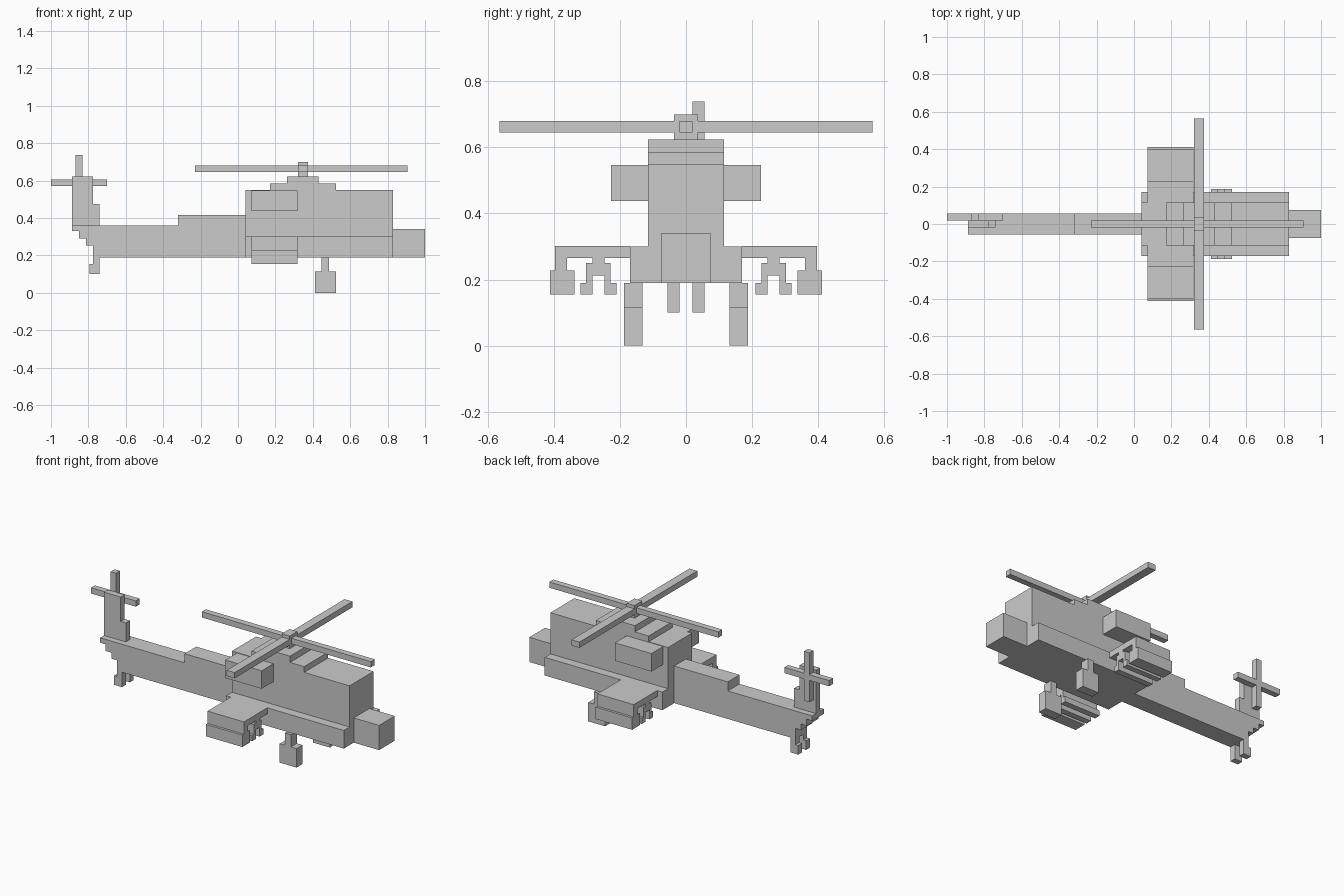
import bpy, bmesh

AXES = {"x": (1, 2, 0), "y": (0, 2, 1)}  # profile axes, then extrusion axis


def extrude(name, axis, pts, lo, hi, mirror=False):
    """Extrude a flat outline along an axis; optionally mirror across y = 0."""
    a, b, c = AXES[axis]
    bm = bmesh.new()
    verts = []
    for p in pts:
        co = [0, 0, 0]
        co[a], co[b], co[c] = p[0], p[1], lo
        verts.append(bm.verts.new(co))
    face = bm.faces.new(verts)
    move = [0, 0, 0]
    move[c] = hi - lo
    ext = bmesh.ops.extrude_face_region(bm, geom=[face], use_keep_orig=True)
    bmesh.ops.translate(bm, vec=move,
                        verts=[g for g in ext["geom"] if isinstance(g, bmesh.types.BMVert)])
    bmesh.ops.recalc_face_normals(bm, faces=bm.faces[:])
    mesh = bpy.data.meshes.new(name)
    bm.to_mesh(mesh)
    bm.free()
    obj = bpy.data.objects.new(name, mesh)
    bpy.context.collection.objects.link(obj)
    if mirror:
        mod = obj.modifiers.new("Mirror", "MIRROR")
        mod.use_axis = (False, True, False)
        mod.use_mirror_merge = False
    return obj


def box(name, x, y, z, mirror=False):
    pts = [(x[0], z[0]), (x[1], z[0]), (x[1], z[1]), (x[0], z[1])]
    return extrude(name, "y", pts, y[0], y[1], mirror)


# Fuselage: narrow cabin above wide side sponsons
half = [(0.17, 0.19), (0.17, 0.30), (0.115, 0.30), (0.115, 0.55)]
extrude("fuselage", "x", half + [(-y, z) for y, z in reversed(half)], 0.04, 0.83)
box("nose", (0.83, 1.0), (-0.075, 0.075), (0.19, 0.34))

# Stepped rotor housing on the roof
extrude("rotor_housing", "y", [(0.17, 0.55), (0.525, 0.55), (0.525, 0.585), (0.43, 0.585),
                               (0.43, 0.623), (0.262, 0.623), (0.262, 0.585), (0.17, 0.585)],
        -0.115, 0.115)

# Engines on both sides
box("engine", (0.073, 0.318), (0.115, 0.227), (0.438, 0.547), True)

# Tail boom with raised spine and stair-stepped rear end
extrude("tail_boom", "y", [(0.04, 0.19), (0.04, 0.415), (-0.32, 0.415), (-0.32, 0.36),
                           (-0.887, 0.36), (-0.887, 0.33), (-0.85, 0.33), (-0.85, 0.29),
                           (-0.812, 0.29), (-0.812, 0.254), (-0.775, 0.254), (-0.775, 0.19)],
        -0.056, 0.056)

# Tail fin
extrude("tail_fin", "y", [(-0.887, 0.36), (-0.74, 0.36), (-0.74, 0.475), (-0.775, 0.475),
                          (-0.775, 0.623), (-0.887, 0.623)], -0.019, 0.019)

# Tail rotor: crossed blades on the +y side of the fin
box("tail_rotor_blade_long", (-1.0, -0.70), (0.019, 0.056), (0.57, 0.605))
box("tail_rotor_blade_upright", (-0.868, -0.832), (0.019, 0.056), (0.438, 0.738))

# Main rotor
box("rotor_hub", (0.32, 0.373), (-0.037, 0.037), (0.623, 0.70))
box("rotor_blade_long", (-0.23, 0.905), (-0.019, 0.019), (0.645, 0.68))
box("rotor_blade_cross", (0.32, 0.373), (-0.565, 0.565), (0.645, 0.68))

# Stub wing with outer pod and inner twin rack, one outline per side
extrude("stub_wing", "x", [(0.17, 0.302), (0.397, 0.302), (0.397, 0.227), (0.412, 0.227),
                           (0.412, 0.155), (0.338, 0.155), (0.338, 0.227), (0.36, 0.227),
                           (0.36, 0.265), (0.283, 0.265), (0.283, 0.25), (0.303, 0.25),
                           (0.303, 0.19), (0.319, 0.19), (0.319, 0.155), (0.283, 0.155),
                           (0.283, 0.212), (0.247, 0.212), (0.247, 0.155), (0.21, 0.155),
                           (0.21, 0.19), (0.228, 0.19), (0.228, 0.25), (0.247, 0.25),
                           (0.247, 0.265), (0.17, 0.265)], 0.073, 0.318, True)

# Main landing gear: strut and square wheel
extrude("main_wheel", "y", [(0.412, 0), (0.525, 0), (0.525, 0.115), (0.487, 0.115),
                            (0.487, 0.19), (0.447, 0.19), (0.447, 0.115), (0.412, 0.115)],
        0.131, 0.188, True)

# Tail wheels
extrude("tail_wheel", "y", [(-0.793, 0.10), (-0.74, 0.10), (-0.74, 0.19), (-0.775, 0.19),
                            (-0.775, 0.155), (-0.793, 0.155)], 0.019, 0.056, True)
